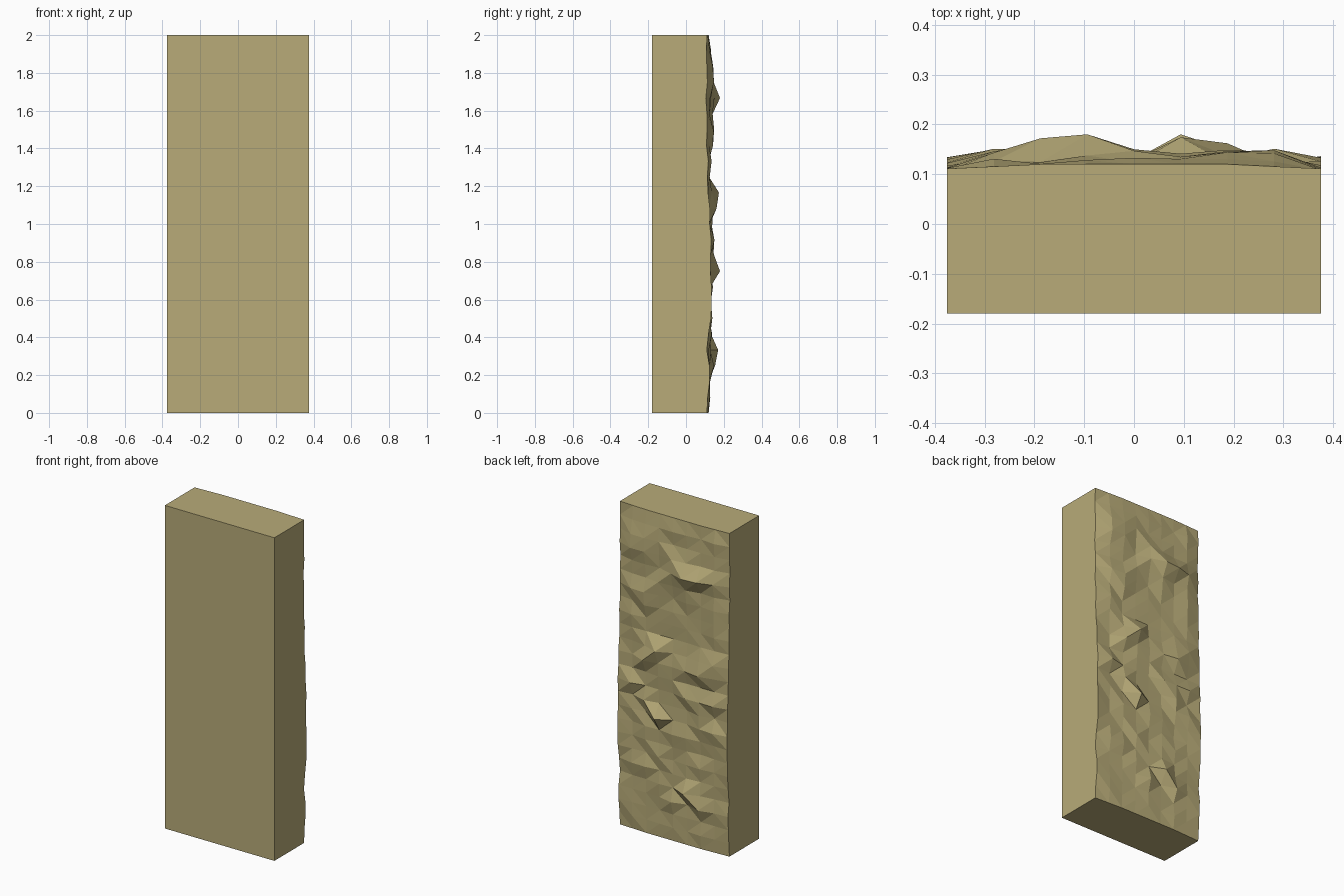
import bpy, bmesh, random

if "Cube" in bpy.data.objects:
    bpy.data.objects.remove(bpy.data.objects["Cube"])
random.seed(7)

W, H, FRONT = 0.375, 2.0, -0.18
COLS, ROWS = 8, 24


def lerp_profile(points, z):
    for (z0, y0), (z1, y1) in zip(points, points[1:]):
        if z0 <= z <= z1:
            return y0 + (y1 - y0) * (z - z0) / (z1 - z0)
    return points[-1][1]


# Depth of the side edge and of the highest bumps, by height
edge = [(0, .115), (.25, .125), (.33, .112), (.55, .135), (.9, .13),
        (1.3, .115), (1.6, .108), (2.01, .112)]
ridge = [(0, .12), (.08, .135), (.17, .13), (.25, .155), (.33, .15), (.42, .145),
         (.58, .135), (.67, .145), (.83, .155), (1.0, .158), (1.08, .165),
         (1.17, .15), (1.3, .135), (1.42, .15), (1.83, .148), (2.01, .12)]
# Prominent spikes: (column, row) -> depth
spikes = {(3, 20): .18, (2, 20): .172, (5, 14): .174, (5, 9): .18,
          (3, 4): .17, (6, 13): .162, (4, 20): .15}

bm = bmesh.new()

# Rough hewn back surface
grid = []
for r in range(ROWS + 1):
    z = H * r / ROWS
    lo, hi = lerp_profile(edge, z), lerp_profile(ridge, z)
    line = []
    for c in range(COLS + 1):
        x = -W + 2 * W * c / COLS
        if r in (0, ROWS):
            y = .111 + .009 * min(1, (1 - abs(x) / W) * 2)
        elif c in (0, COLS):
            y = lo + random.uniform(-.004, .004)
        else:
            y = .12 + max(hi - .12, .01) * random.random() ** 1.3
        line.append(bm.verts.new((x, spikes.get((c, r), y), z)))
    grid.append(line)
for r in range(ROWS):
    for c in range(COLS):
        a, b = grid[r][c], grid[r][c + 1]
        d, e = grid[r + 1][c], grid[r + 1][c + 1]
        if random.random() < .5:
            tris = ((a, d, b), (b, d, e))
        else:
            tris = ((a, d, e), (a, e, b))
        for t in tris:
            bm.faces.new(t)

# Flat front, sides, top and bottom
bl, br, tl, tr = [bm.verts.new((x, FRONT, z)) for z in (0, H) for x in (-W, W)]
bm.faces.new((bl, br, tr, tl))
bm.faces.new([bl, tl] + [row[0] for row in reversed(grid)])
bm.faces.new([tr, br] + [row[-1] for row in grid])
bm.faces.new([br, bl] + grid[0])
bm.faces.new([tl, tr] + grid[-1][::-1])
bmesh.ops.recalc_face_normals(bm, faces=bm.faces)

mesh = bpy.data.meshes.new("rough_stone_slab")
bm.to_mesh(mesh)
bm.free()
slab = bpy.data.objects.new("rough_stone_slab", mesh)
bpy.context.collection.objects.link(slab)

# Sandstone colour
mat = bpy.data.materials.new("sandstone")
mat.diffuse_color = (0.48, 0.41, 0.19, 1)
mat.use_nodes = True
mat.node_tree.nodes["Principled BSDF"].inputs["Base Color"].default_value = mat.diffuse_color
mesh.materials.append(mat)
